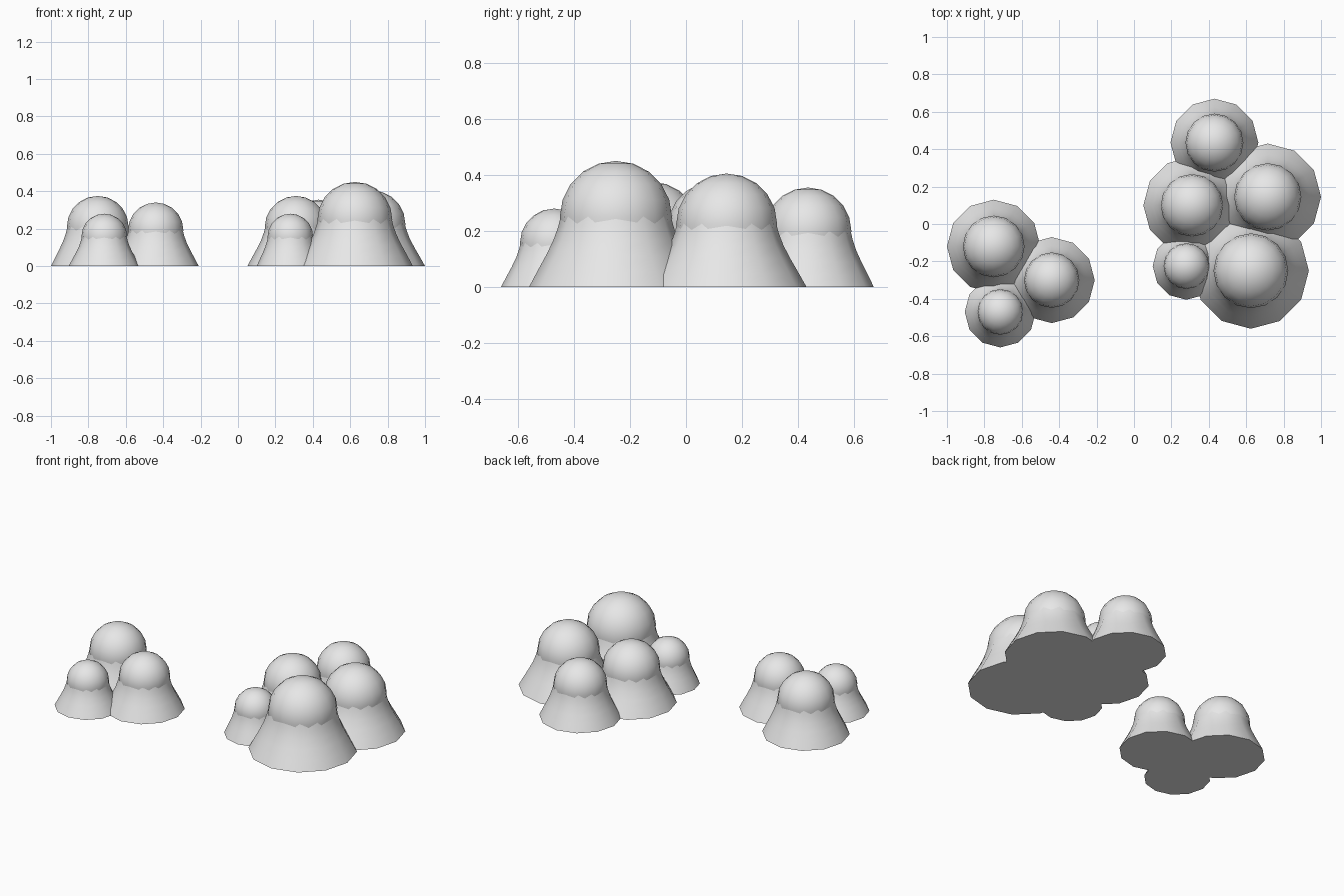
import bpy, bmesh, math
from mathutils import Matrix

cube = bpy.data.objects.get("Cube")
if cube:
    bpy.data.objects.remove(cube, do_unlink=True)

grey = bpy.data.materials.new("plain_grey")
grey.use_nodes = True
colour = (0.8, 0.8, 0.8, 1)
grey.diffuse_color = colour
grey.node_tree.nodes["Principled BSDF"].inputs["Base Color"].default_value = colour

SKIRT_SIDES = 12
# height fraction, and how far the skirt spreads from dome width to base width
SKIRT_PROFILE = [(0, 1), (0.12, 0.74), (0.25, 0.45), (0.37, 0.21), (0.48, 0.05), (0.56, -0.03)]


def bell(name, x, y, dome_r, base_r, height):
    """A round dome standing in a flared skirt with a flat bottom."""
    bm = bmesh.new()
    # dome, with the hidden lower part cut off
    bmesh.ops.create_uvsphere(bm, u_segments=16, v_segments=10, radius=dome_r,
                              matrix=Matrix.Translation((0, 0, height - dome_r)))
    low = [v for v in bm.verts if v.co.z < height - dome_r * 1.5]
    bmesh.ops.delete(bm, geom=low, context='VERTS')
    # flared skirt
    rings = []
    for fz, spread in SKIRT_PROFILE:
        r = dome_r + (base_r - dome_r) * spread
        rings.append([bm.verts.new((r * math.cos(a), r * math.sin(a), fz * height))
                      for a in (math.tau * i / SKIRT_SIDES for i in range(SKIRT_SIDES))])
    for lower, upper in zip(rings, rings[1:]):
        for i in range(SKIRT_SIDES):
            j = (i + 1) % SKIRT_SIDES
            bm.faces.new((lower[i], lower[j], upper[j], upper[i]))
    # flat underside
    bm.faces.new(rings[0][::-1])

    mesh = bpy.data.meshes.new(name)
    bm.to_mesh(mesh)
    bm.free()
    mesh.materials.append(grey)
    obj = bpy.data.objects.new(name, mesh)
    obj.location = (x, y, 0)
    bpy.context.collection.objects.link(obj)
    bpy.ops.object.select_all(action='DESELECT')
    obj.select_set(True)
    bpy.context.view_layer.objects.active = obj
    bpy.ops.object.shade_smooth_by_angle(angle=math.radians(45))


# small cluster
bell("small_cluster_back_dome", -0.75, -0.12, 0.165, 0.25, 0.375)
bell("small_cluster_side_dome", -0.44, -0.30, 0.148, 0.23, 0.34)
bell("small_cluster_front_dome", -0.715, -0.47, 0.122, 0.19, 0.28)

# large cluster
bell("large_cluster_back_dome", 0.43, 0.435, 0.155, 0.235, 0.355)
bell("large_cluster_middle_dome", 0.31, 0.10, 0.167, 0.26, 0.375)
bell("large_cluster_side_dome", 0.715, 0.145, 0.18, 0.285, 0.405)
bell("large_cluster_front_dome", 0.625, -0.25, 0.2, 0.31, 0.45)
bell("large_cluster_small_dome", 0.28, -0.225, 0.122, 0.18, 0.28)
